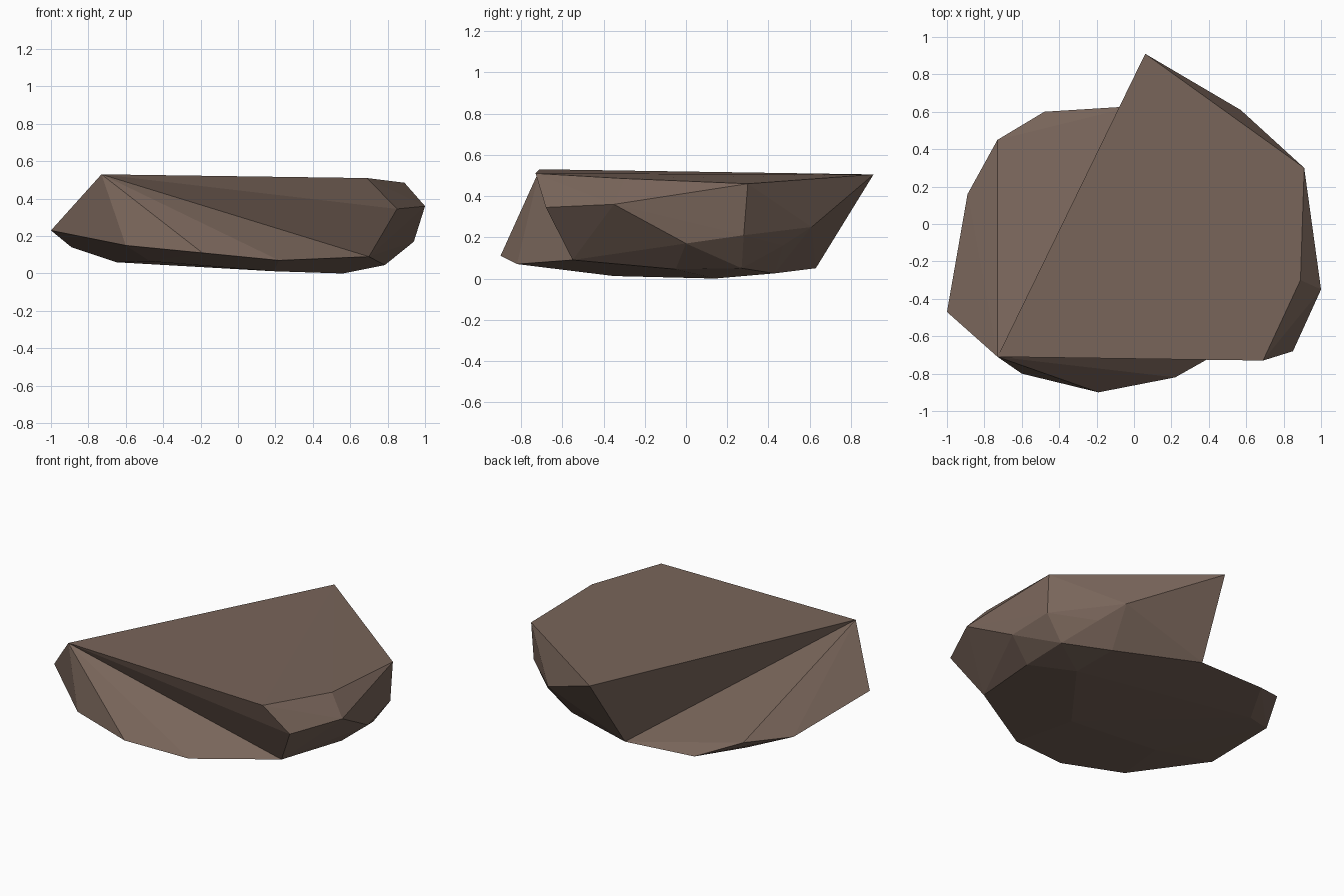
import bpy, bmesh
from mathutils import Vector

if "Cube" in bpy.data.objects:
    bpy.data.objects.remove(bpy.data.objects["Cube"])

# Corner points shared by the two chunks of the boulder
TIP, NOTCH, BACK = (-.73, -.71, .53), (.70, -.55, .09), (0, .63, .05)
SHARED = [TIP, NOTCH, BACK, (.785, -.05, .045), (.56, .14, 0), (.53, .43, .025)]

# Overhanging slab: flat top and chipped right side
SLAB = SHARED + [
    (.69, -.73, .51), (.89, -.30, .485), (.91, .30, .46), (.06, .91, .505),
    (1.0, -.35, .36), (.85, -.68, .345), (.94, 0, .17), (.905, .28, .21),
    (.57, .61, .25), (.67, .47, .16), (.79, .27, .05)]

# Sloping skirt: front, left and underside
SKIRT = SHARED + [
    (.22, -.82, .07), (-.19, -.90, .11), (-.60, -.80, .15), (-1.0, -.47, .23),
    (-.89, .16, .14), (-.73, .45, .17), (-.48, .60, .07), (-.65, .30, .06),
    (-.47, -.36, .065), (.19, -.35, .012)]


def hull(points):
    """Triangles and outward planes of the convex hull of the points."""
    bm = bmesh.new()
    for p in points:
        bm.verts.new(p)
    bmesh.ops.convex_hull(bm, input=bm.verts[:])
    bmesh.ops.recalc_face_normals(bm, faces=bm.faces[:])
    bm.normal_update()
    tris = [([v.co.copy() for v in f.verts], f.calc_center_median(), f.normal.copy())
            for f in bm.faces]
    bm.free()
    return tris


def inside(point, tris, margin):
    return all((point - c).dot(n) < margin for _, c, n in tris)


# Join both chunks, dropping the faces buried between them
slab, skirt = hull(SLAB), hull(SKIRT)
kept = [t for t in slab if not inside(t[1], skirt, -1e-4)]
kept += [t for t in skirt if not inside(t[1], slab, 1e-4)]

bm = bmesh.new()
for corners, _, _ in kept:
    bm.faces.new([bm.verts.new(c) for c in corners])
bmesh.ops.remove_doubles(bm, verts=bm.verts[:], dist=1e-4)
mesh = bpy.data.meshes.new("boulder")
bm.to_mesh(mesh)
bm.free()

stone = bpy.data.materials.new("brown stone")
stone.diffuse_color = (.19, .13, .102, 1)
stone.use_nodes = True
stone.node_tree.nodes["Principled BSDF"].inputs["Base Color"].default_value = stone.diffuse_color
mesh.materials.append(stone)
boulder = bpy.data.objects.new("boulder", mesh)
bpy.context.collection.objects.link(boulder)
